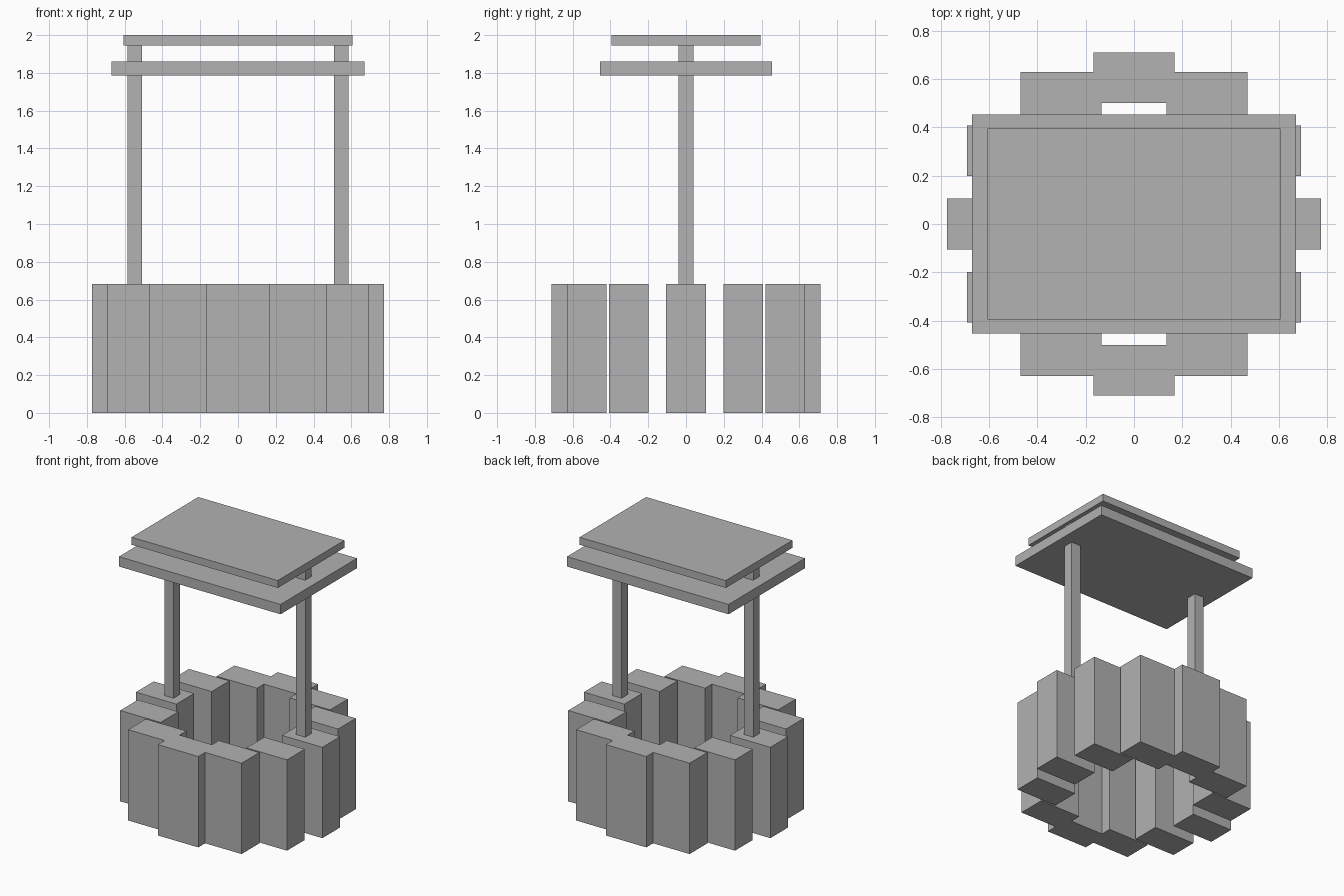
import bpy, math

if "Cube" in bpy.data.objects:
    bpy.data.objects.remove(bpy.data.objects["Cube"])

grey = bpy.data.materials.new("stone_grey")
grey.diffuse_color = (0.445, 0.445, 0.445, 1)
grey.use_nodes = True
grey.node_tree.nodes["Principled BSDF"].inputs["Base Color"].default_value = grey.diffuse_color


def box(name, size, centre):
    """Axis-aligned block with its real size stored in the mesh."""
    bpy.ops.mesh.primitive_cube_add(size=1, location=centre)
    ob = bpy.context.object
    ob.name = name
    ob.scale = size
    bpy.ops.object.transform_apply(location=False, rotation=False, scale=True)
    ob.data.materials.append(grey)
    return ob


# Well wall: twelve unrotated blocks set around a circle
RADIUS, WALL_HEIGHT = 0.606, 0.682
for i in range(12):
    a = math.radians(30 * i)
    box(f"wall_block_{i + 1}", (0.336, 0.21, WALL_HEIGHT),
        (RADIUS * math.cos(a), RADIUS * math.sin(a), WALL_HEIGHT / 2))

# Posts standing on the two side blocks and carrying the roof
POST_TOP = 1.945
for side, x in (("left", -0.547), ("right", 0.547)):
    box(f"{side}_post", (0.077, 0.077, POST_TOP - WALL_HEIGHT),
        (x, 0, (POST_TOP + WALL_HEIGHT) / 2))

# Two-tier flat roof
box("lower_roof", (1.342, 0.908, 0.074), (0, 0, 1.823))
box("upper_roof", (1.214, 0.79, 0.056), (0, 0, 1.972))
